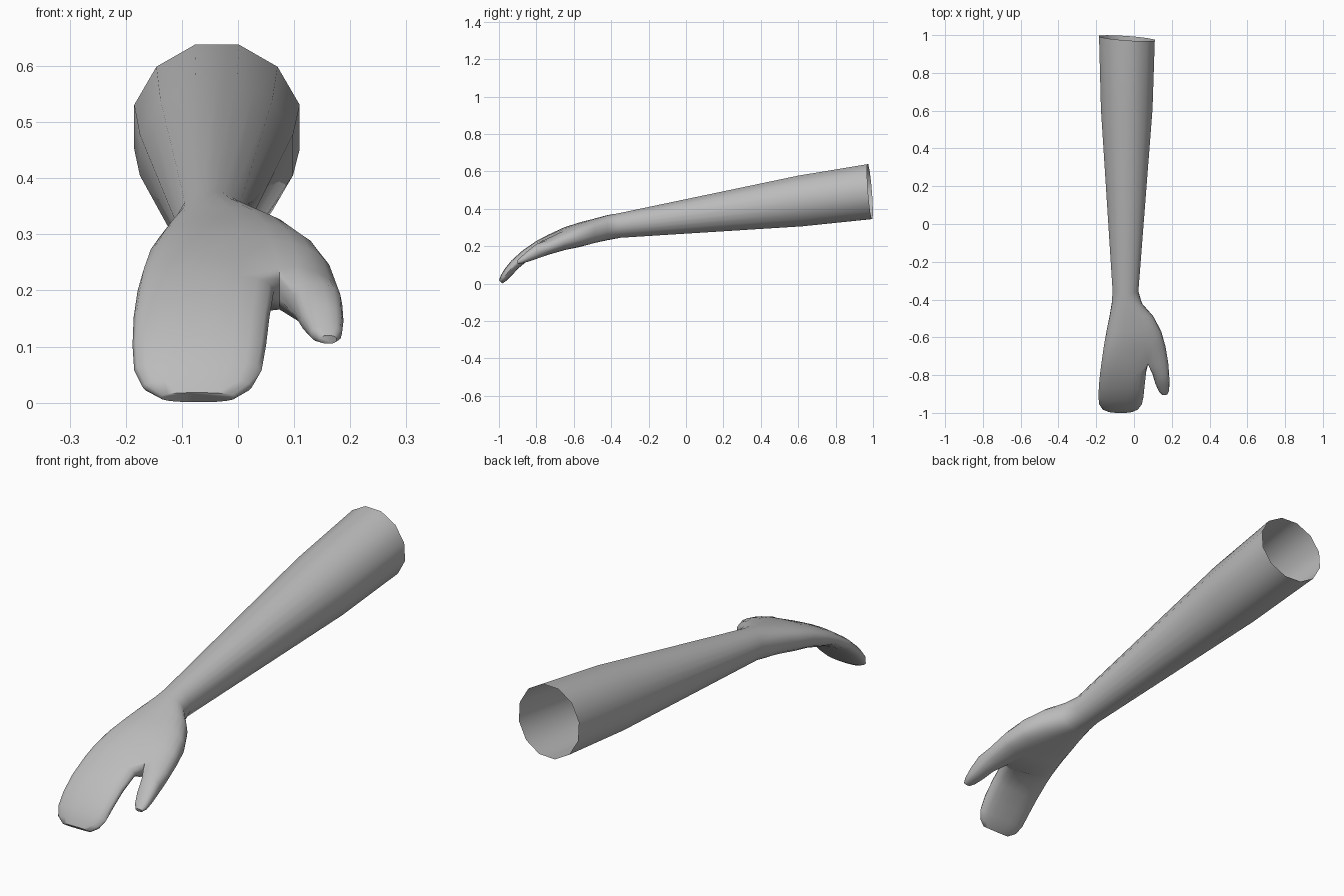
import bpy, bmesh, math

if "Cube" in bpy.data.objects:
    bpy.data.objects.remove(bpy.data.objects["Cube"], do_unlink=True)

skin = bpy.data.materials.new("plain grey")
skin.use_nodes = True
GREY = (0.5, 0.5, 0.5, 1)
skin.diffuse_color = GREY
skin.node_tree.nodes["Principled BSDF"].inputs["Base Color"].default_value = GREY

N = 24
bm = bmesh.new()


def power(v, p):
    return math.copysign(abs(v) ** p, v)


def section(spec, angles, p=0.82, tilt=0.0, twelve=False):
    """Cross-section from x limits and its top and bottom (y, z) points."""
    xl, xr, yt, zt, yb, zb = spec
    ring = []
    for i, a in enumerate(angles):
        r = 1 / math.cos(math.radians(15)) if twelve and i % 2 else 1
        u, v = r * power(math.cos(a), p), r * power(math.sin(a), p)
        t = (v + 1) / 2
        ring.append(bm.verts.new(((xl + xr) / 2 + u * (xr - xl) / 2,
                                  yb + (yt - yb) * t,
                                  zb + (zt - zb) * t + tilt * u)))
    return ring


def bridge(a, b):
    n = len(a)
    for i in range(n):
        j = (i + 1) % n
        bm.faces.new((a[i], a[j], b[j], b[i]))


def loft(start, specs, angles):
    """Continue a tube through more sections and close its tip."""
    for s in specs:
        ring = section(s, angles)
        bridge(start, ring)
        start = ring
    bm.faces.new(start)


full = [math.radians(360 / N * k) for k in range(N)]

# Forearm: twelve flat-sided sections, open at the elbow end
arm = [(-.185, .11, .972, .638, .995, .345),
       (-.175, .098, .60, .577, .62, .306),
       (-.113, .023, -.365, .375, -.35, .245)]
rings = [section(s, full, p=1, twelve=True) for s in arm]
for v in rings[0]:
    v.co.y -= .07 * (v.co.x + .037)

# Palm: widens to include the base of the thumb
palm = [(-.118, .042, -.42, .366, -.42, .232, 0),
        (-.13, .103, -.49, .347, -.49, .217, -.006),
        (-.146, .145, -.57, .325, -.57, .197, -.01),
        (-.16, .167, -.65, .298, -.65, .182, -.014),
        (-.172, .181, -.735, .258, -.735, .158, -.016)]
rings += [section(s[:6], full, p=0.9 if i == 0 else 0.8, tilt=s[6])
          for i, s in enumerate(palm)]
for a, b in zip(rings, rings[1:]):
    bridge(a, b)

# Saddle between thumb and fingers
last = rings[-1]
top, low = last[5], last[19]
mid_z = (top.co.z + low.co.z) / 2
for v in (top, low):
    v.co.z += (mid_z - v.co.z) * .25
    v.co.x = .074
saddle = [bm.verts.new(low.co.lerp(top.co, t)) for t in (.25, .5, .75)]
for v in saddle:
    v.co.y -= .008

# Mitten fingers, curling down
fingers = [(-.179, .064, -.80, .228, -.77, .170),
           (-.186, .056, -.875, .176, -.84, .128),
           (-.188, .050, -.935, .122, -.895, .082),
           (-.185, .042, -.972, .075, -.935, .040),
           (-.170, .025, -.991, .042, -.962, .014),
           (-.138, -.005, -1.0, .018, -.982, .001)]
finger_angles = [math.radians(45 + 270 * i / 14) for i in range(15)]
finger_angles += [math.radians(315 + 22.5 * i) for i in (1, 2, 3)]
loft(last[5:20] + saddle, fingers, finger_angles)

# Thumb
thumb = [(.098, .186, -.80, .212, -.79, .135),
         (.113, .188, -.85, .172, -.84, .118),
         (.130, .185, -.89, .136, -.877, .107),
         (.145, .176, -.905, .120, -.898, .105)]
thumb_angles = [math.radians(225 + 270 * i / 10) for i in range(11)]
thumb_angles += [math.radians(135 + 22.5 * i) for i in (1, 2, 3)]
loft(last[19:] + last[:6] + saddle[::-1], thumb, thumb_angles)

bmesh.ops.recalc_face_normals(bm, faces=bm.faces)
mesh = bpy.data.meshes.new("arm_with_hand")
bm.to_mesh(mesh)
bm.free()
mesh.materials.append(skin)
obj = bpy.data.objects.new("arm_with_hand", mesh)
bpy.context.collection.objects.link(obj)
bpy.context.view_layer.objects.active = obj
obj.select_set(True)
bpy.ops.object.shade_smooth_by_angle(angle=math.radians(60))
